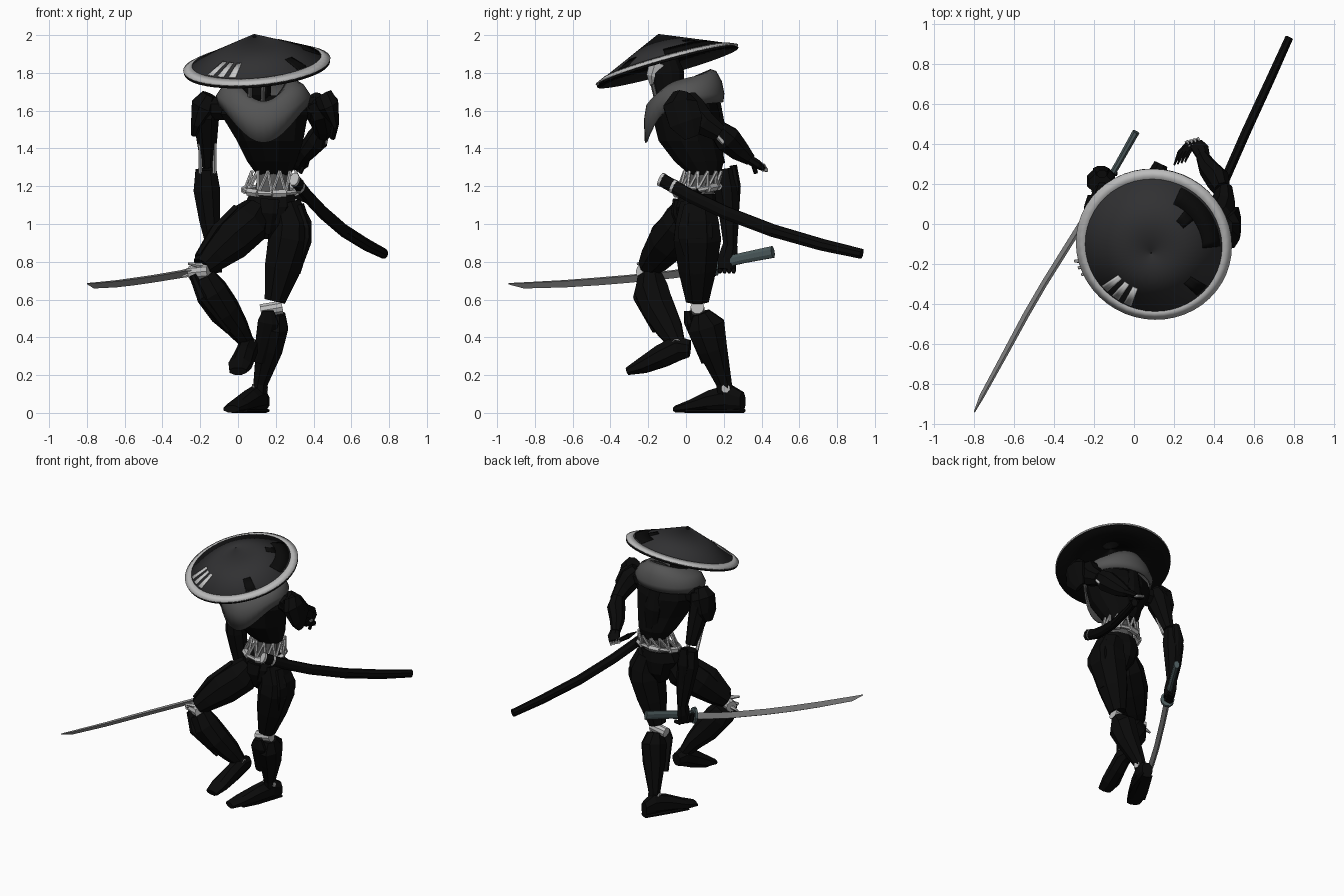
import bpy, bmesh, math
from mathutils import Vector, Matrix

def material(name, r, g, b):
    m = bpy.data.materials.new(name)
    m.diffuse_color = (r, g, b, 1)
    return m

BLACK = material("black_armour", .003, .003, .003)
HATGREY = material("hat_grey", .03, .03, .032)
CLOTH = material("cloth_grey", .09, .09, .09)
PALE = material("pale_metal", .5, .5, .5)
STEEL = material("blade_steel", .22, .22, .22)
WRAP = material("grip_wrap", .07, .1, .105)
WHITE = material("white_mark", .95, .95, .95)

def finish(name, bm, mat, smooth=False):
    bmesh.ops.recalc_face_normals(bm, faces=bm.faces)
    me = bpy.data.meshes.new(name)
    bm.to_mesh(me)
    bm.free()
    me.materials.append(mat)
    for p in me.polygons:
        p.use_smooth = smooth
    ob = bpy.data.objects.new(name, me)
    bpy.context.collection.objects.link(ob)
    return ob

def skin(bm, rings):
    for a, b in zip(rings, rings[1:]):
        for i in range(len(a)):
            j = (i + 1) % len(a)
            bm.faces.new((a[i], a[j], b[j], b[i]))

def loft(name, secs, mat=BLACK, side=(1, 0, 0), n=8, axis=None):
    """Closed faceted body through sections (x, y, z, half along side, half across)."""
    bm, rings = bmesh.new(), []
    pts = [Vector(s[:3]) for s in secs]
    for i, s in enumerate(secs):
        t = Vector(axis) if axis else pts[min(i + 1, len(pts) - 1)] - pts[max(i - 1, 0)]
        t.normalize()
        u = Vector(side)
        u = (u - t * u.dot(t)).normalized()
        v, k = t.cross(u), 1 / math.cos(math.pi / n)
        ang = [2 * math.pi * (j + .5) / n for j in range(n)]
        rings.append([bm.verts.new(pts[i] + u * s[3] * k * math.cos(a) + v * s[4] * k * math.sin(a)) for a in ang])
    skin(bm, rings)
    bm.faces.new(rings[0])
    bm.faces.new(rings[-1])
    return finish(name, bm, mat)

def rod(name, p, q, r, mat=PALE, n=6, r2=None):
    side = (1, 0, 0) if abs(q[0] - p[0]) < .7 * (Vector(q) - Vector(p)).length else (0, 0, 1)
    return loft(name, [(*p, r, r), (*q, r2 or r, r2 or r)], mat, side, n)

# Hat: tilted cone, pale rim, marks laid on the cone
R, H = .39, .17
HAT = Matrix.Translation((.1, -.1, 1.84)) @ Vector((0, 0, 1)).rotation_difference(Vector((-.09, -.28, 1))).to_matrix().to_4x4()

def cone_patch(name, r0, r1, a0, a1, mat, lift, thick, n=48):
    bm, rows = bmesh.new(), []
    for i in range(n + 1):
        a = math.radians(a0 + (a1 - a0) * i / n)
        rows.append([bm.verts.new(HAT @ Vector((r * math.cos(a), r * math.sin(a), H * (1 - r / R) + lift))) for r in (r0, r1)])
    for p, q in zip(rows, rows[1:]):
        bm.faces.new((p[0], p[1], q[1], q[0]))
    bmesh.ops.remove_doubles(bm, verts=bm.verts, dist=1e-5)
    ob = finish(name, bm, mat, True)
    m = ob.modifiers.new("thickness", 'SOLIDIFY')
    m.thickness, m.offset = thick, 0
    return ob

cone_patch("hat_cone", .003, .375, 0, 360, HATGREY, 0, .006)
cone_patch("hat_lining", .003, .388, 0, 360, BLACK, -.012, .006)
cone_patch("hat_rim", .343, R, 0, 360, PALE, .002, .008)
cone_patch("hat_dark_arc", .25, .335, 0, 65, BLACK, .004, .004, 12)
cone_patch("hat_dark_notch", .24, .335, 310, 322, BLACK, .004, .004, 4)
cone_patch("hat_dark_notch", .19, .25, 35, 50, BLACK, .004, .004, 4)
for a in (219, 231, 243):
    cone_patch("hat_slit", .225, .335, a, a + 7, WHITE, .006, .004, 3)

# Head, face mask and neck
loft("head", [(.1, -.06, 1.62, .06, .06), (.1, -.09, 1.7, .075, .08), (.09, -.1, 1.8, .085, .09), (.09, -.11, 1.89, .05, .06)], n=12)
loft("face_mask", [(.09, -.17, 1.73, .03, .02), (.09, -.165, 1.78, .06, .045), (.09, -.14, 1.85, .075, .055)], PALE)
rod("neck", (.13, 0, 1.55), (.1, -.08, 1.72), .065, BLACK, 10)
for x in (.06, .13):
    rod("jaw_tube", (x, -.15, 1.63), (x + .005, -.175, 1.74), .011, CLOTH)

# Cowl with a pointed front and open throat
bm, rings = bmesh.new(), []
for rx, ry, z, rise, drop in ((.115, .14, 1.76, .06, .06), (.155, .17, 1.77, .04, .08), (.215, .2, 1.735, .02, .085),
                              (.252, .213, 1.68, .01, .12), (.237, .208, 1.625, .02, .175)):
    ring = []
    for i in range(40):
        a = 2 * math.pi * i / 40
        s = math.sin(a)
        ring.append(bm.verts.new((.135 + rx * math.cos(a), -.01 + ry * s, z + rise * s - drop * max(0, -s) ** 3)))
    rings.append(ring)
skin(bm, rings)
finish("cowl", bm, CLOTH, True).modifiers.new("thickness", 'SOLIDIFY').thickness = .012

# Torso, waist machinery and pelvis
UP = (0, 0, 1)
loft("chest", [(.19, .1, 1.26, .09, .08), (.18, .07, 1.33, .13, .13), (.17, .02, 1.44, .175, .165),
               (.14, .0, 1.58, .23, .18), (.14, .0, 1.65, .215, .16), (.13, .0, 1.68, .12, .12)], n=12, axis=UP)
loft("spine_plate", [(.18, .16, 1.28, .04, .03), (.15, .17, 1.5, .06, .04), (.14, .15, 1.66, .04, .03)])
loft("waist_core", [(.18, .07, 1.1, .1, .07), (.19, .09, 1.3, .08, .07)], CLOTH, n=10)
for i in range(12):
    a, b = 2 * math.pi * i / 12, 2 * math.pi * (i + 1) / 12
    lo = lambda t: (.18 + .145 * math.cos(t), .06 + .11 * math.sin(t), 1.18 + .02 * math.sin(t))
    hi = lambda t: (.19 + .12 * math.cos(t), .09 + .1 * math.sin(t), 1.28)
    rod("waist_strut", lo(a), hi((a + b) / 2), .008)
    rod("waist_strut", hi((a + b) / 2), lo(b), .008)
    rod("belt_link", lo(a), lo(b), .02 if i % 2 else .012, PALE)
loft("pelvis", [(.18, .06, 1.16, .12, .09), (.17, .05, 1.09, .14, .11), (.165, .05, 1.0, .09, .1), (.16, .05, .92, .03, .05)], n=10, axis=UP)
loft("front_hip_plate", [(.17, -.05, 1.13, .05, .02), (.165, -.06, 1.06, .045, .02), (.16, -.02, .95, .015, .015)])

# Arms: upper arm, shoulder pad, elbow struts, forearm
loft("right_upper_arm", [(-.14, .05, 1.66, .05, .06), (-.17, .06, 1.58, .07, .085), (-.165, .11, 1.46, .055, .065), (-.16, .17, 1.31, .035, .04)])
loft("right_shoulder_pad", [(-.15, .04, 1.685, .04, .05), (-.18, .05, 1.62, .07, .095), (-.22, .06, 1.53, .03, .085), (-.235, .07, 1.47, .015, .04)])
rod("right_shoulder_joint", (-.14, .03, 1.61), (.02, .02, 1.61), .06, BLACK, 8)
for x in (-.2, -.125):
    rod("right_elbow_strut", (x, .09, 1.43), (x, .16, 1.27), .01)
loft("right_forearm", [(-.17, .2, 1.29, .055, .05), (-.165, .215, 1.18, .07, .065), (-.15, .23, 1.02, .055, .05), (-.135, .235, .88, .033, .035)])
loft("right_elbow_guard", [(-.16, .25, 1.31, .025, .02), (-.165, .27, 1.2, .04, .02), (-.155, .265, 1.05, .02, .015)])
loft("left_upper_arm", [(.39, .0, 1.66, .05, .06), (.43, .03, 1.6, .07, .08), (.45, .1, 1.53, .055, .065), (.45, .18, 1.48, .04, .045)])
loft("left_shoulder_pad", [(.45, -.02, 1.68, .05, .05), (.48, -.03, 1.63, .055, .09), (.515, 0, 1.54, .02, .09), (.5, .03, 1.46, .015, .04)])
rod("left_shoulder_joint", (.27, .01, 1.62), (.44, .02, 1.61), .06, BLACK, 8)
for d in (0, .05):
    rod("left_elbow_strut", (.43 + d, .12, 1.52), (.41 + d, .2, 1.43), .012)
loft("left_forearm", [(.44, .17, 1.5, .04, .05), (.42, .22, 1.45, .055, .07), (.37, .28, 1.39, .045, .055), (.34, .34, 1.34, .03, .03)])
loft("left_palm", [(.35, .33, 1.345, .03, .025), (.335, .37, 1.32, .04, .025), (.31, .4, 1.3, .035, .015)])
for i in range(4):
    k = Vector((.33 - i * .018, .4 - i * .005, 1.29 + i * .008))
    rod("left_knuckle", k, k + Vector((-.015, .03, -.005)), .009)
    rod("left_finger", k + Vector((-.01, .015, 0)), k + Vector((-.05, -.03, .02)), .01, BLACK)
    rod("left_fingertip", k + Vector((-.05, -.03, .02)), k + Vector((-.075, -.09, .045)), .01, BLACK, r2=.004)
rod("left_thumb", (.36, .35, 1.33), (.33, .37, 1.27), .01, BLACK)
loft("right_palm", [(-.135, .235, .89, .03, .04), (-.135, .22, .82, .035, .05), (-.13, .215, .76, .03, .045)])
for i in range(4):
    y = .18 + i * .024
    x = -.14 + (y - .2) * .58
    rod("right_finger", (x - .03, y, .81), (x - .02, y, .75), .012, BLACK)
    rod("right_finger", (x - .02, y, .75), (x + .025, y, .755), .011, BLACK)

# Legs: standing left leg, raised right leg
loft("left_thigh", [(.25, .06, 1.11, .08, .09), (.28, .06, 1.0, .11, .115), (.275, .06, .92, .115, .125), (.235, .06, .76, .095, .1), (.195, .06, .59, .055, .06)])
loft("left_hip_plate", [(.32, .05, 1.1, .03, .06), (.365, .05, .98, .025, .09), (.365, .05, .93, .025, .09), (.31, .06, .74, .02, .04)])
rod("left_knee_joint", (.12, .06, .54), (.235, .06, .56), .035, PALE, 10)
loft("left_shin", [(.2, .08, .53, .05, .045), (.19, .105, .46, .075, .1), (.165, .14, .34, .07, .078), (.12, .2, .16, .038, .042), (.115, .21, .1, .035, .04)])
loft("left_shin_guard", [(.16, .01, .54, .03, .02), (.16, .015, .48, .055, .025), (.11, .1, .27, .03, .02)])
rod("left_ankle_joint", (.075, .2, .13), (.155, .21, .13), .022, PALE, 8)
loft("left_foot", [(.135, .3, .06, .05, .035), (.11, .23, .075, .075, .05), (.06, .13, .06, .06, .055), (.0, .03, .035, .035, .06), (-.035, -.05, .02, .018, .045)], side=UP, axis=(-.42, -.9, 0))
loft("left_sole", [(.135, .3, .012, .012, .035), (.05, .12, .012, .012, .058), (-.005, .02, .012, .012, .06)], side=UP, axis=(-.42, -.9, 0))

loft("right_thigh", [(.1, .02, 1.08, .07, .08), (.05, -.02, 1.0, .11, .11), (-.05, -.09, .91, .11, .105), (-.14, -.16, .82, .075, .08), (-.19, -.2, .77, .055, .055)])
loft("right_thigh_plate", [(-.01, -.02, 1.06, .03, .06), (-.12, -.11, .94, .035, .08), (-.21, -.19, .82, .02, .04)])
rod("right_knee_joint", (-.25, -.18, .74), (-.15, -.23, .75), .038, PALE, 10)
for d in (-.035, 0, .035):
    rod("right_knee_fin", (-.2 + d * .4, -.2 - d * .4, .76 + d * .5), (-.28 + d * .5, -.22 - d, .755 + d), .016, PALE, r2=.006)
loft("right_shin", [(-.185, -.19, .72, .065, .065), (-.14, -.18, .64, .085, .09), (-.07, -.14, .54, .08, .085), (.0, -.09, .45, .055, .07), (.05, -.05, .37, .035, .045)])
loft("right_shin_guard", [(-.24, -.22, .73, .02, .03), (-.19, -.22, .62, .03, .06), (-.05, -.15, .44, .02, .03)])
rod("right_ankle_joint", (.01, -.05, .37), (.09, -.05, .37), .022, PALE, 8)
loft("right_foot", [(.065, .02, .34, .045, .035), (.055, -.04, .345, .065, .05), (.035, -.13, .3, .06, .052), (.01, -.23, .25, .042, .06), (.0, -.31, .22, .02, .045)], side=UP)

# Drawn sword, blade rolled so its flat faces down and outwards
loft("sword_grip", [(.01, .46, .852, .031, .018), (-.08, .3, .82, .028, .016), (-.165, .155, .785, .028, .016)], WRAP, UP)
loft("sword_guard", [(-.165, .155, .782, .055, .045), (-.174, .14, .78, .055, .045)], WRAP, UP, 10)
loft("sword_blade", [(-.17, .145, .772, .022, .008), (-.3, -.06, .735, .021, .007), (-.45, -.3, .71, .02, .007), (-.54, -.455, .697, .02, .007),
                     (-.64, -.64, .684, .019, .006), (-.76, -.86, .675, .016, .005), (-.798, -.94, .684, .003, .002)], STEEL, (.43, -.25, .85), 4)

# Scabbard at the left hip
loft("scabbard", [(.3, -.13, 1.235, .034, .023), (.37, .03, 1.145, .034, .023), (.45, .21, 1.06, .034, .023), (.56, .46, .965, .033, .023),
                  (.68, .72, .89, .031, .022), (.775, .93, .842, .026, .02)], BLACK, UP)
for t in (0, .4):
    loft("scabbard_band", [(.297 + t * .07, -.135 + t * .16, 1.238 - t * .09, .036, .025), (.303 + t * .07, -.122 + t * .16, 1.231 - t * .09, .036, .025)], PALE, UP)
rod("scabbard_strap", (.29, .05, 1.17), (.37, .04, 1.14), .03, BLACK)
